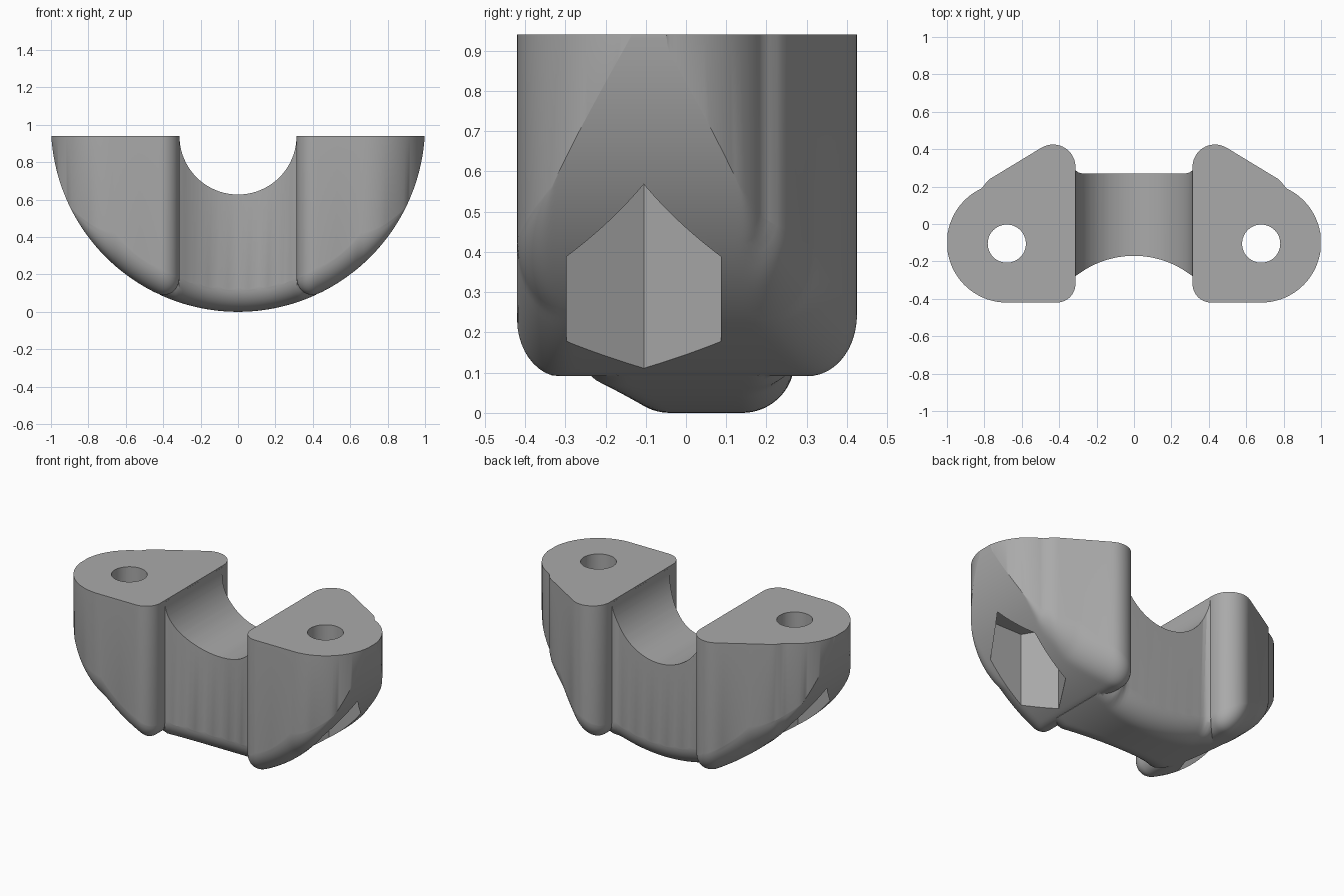
import bpy, bmesh, math
from mathutils import Vector, Matrix
from mathutils.kdtree import KDTree

cube = bpy.data.objects.get("Cube")
if cube:
    bpy.data.objects.remove(cube)

TOP = 0.94          # flat mating face
INNER = 0.313       # bore radius and inner wall of the lugs
BOLT = (0.68, -0.105)
FILLET = 0.13

grey = bpy.data.materials.new("plain grey")
grey.use_nodes = True
grey.diffuse_color = (0.4, 0.4, 0.4, 1)
grey.node_tree.nodes["Principled BSDF"].inputs["Base Color"].default_value = (0.4, 0.4, 0.4, 1)


def arc(x, cx, r):
    return math.sqrt(max(r * r - (x - cx) ** 2, 0))


def ease(a, b, n):
    return [a + (b - a) * (1 - math.cos(math.pi * i / n)) / 2 for i in range(n + 1)]


# Plan outlines: front and back edge as functions of x
def lug_front(x):
    if x < 0.413:
        return -0.32 - arc(x, 0.413, 0.1)
    return -0.42 if x < 0.68 else -0.1 - arc(x, 0.68, 0.32)


def lug_back(x):
    if x < 0.495:
        return 0.305 + arc(x, 0.433, 0.12)
    if x < 0.78:
        return 0.408 - (x - 0.495) * 0.607
    end = -0.1 + arc(x, 0.68, 0.32)
    return max(end, 0.235 - (x - 0.78) * 1.3)


def saddle_front(x):
    return -0.67 + arc(min(abs(x), INNER), 0, 0.5)


def saddle_back(x):
    return 0.27 + 0.02 * min(max((abs(x) - 0.28) / 0.033, 0), 1) ** 2


def lug_fillet(x):
    return FILLET * min(1, max(0.001, (0.9 - x) / 0.25))


def make_object(name, bm):
    bmesh.ops.recalc_face_normals(bm, faces=bm.faces)
    mesh = bpy.data.meshes.new(name)
    bm.to_mesh(mesh)
    bm.free()
    mesh.materials.append(grey)
    obj = bpy.data.objects.new(name, mesh)
    bpy.context.collection.objects.link(obj)
    return obj


def round_bottom_solid(name, x0, x1, front, back, fillet, top, wall, columns, rows=44, side=1):
    """Plan outline cut below by a unit cylinder, with a rolled lower edge."""
    edge = [(x, f(x)) for x in ease(x0, x1, 900) for f in (front, back)]
    if wall:
        edge += [(x0, y) for y in ease(front(x0), back(x0), 200)]
    tree = KDTree(len(edge))
    for i, (x, y) in enumerate(edge):
        tree.insert((x, y, 0), i)
    tree.balance()
    bm = bmesh.new()
    low, high = [], []
    for x in ease(x0, x1, columns):
        r = fillet(x)
        bottom, cap = [], []
        for y in ease(front(x), back(x), rows):
            d = min(tree.find((x, y, 0))[2], r)
            radius = 1 - r + math.sqrt(max(r * r - (r - d) ** 2, 0))
            z = 1 - math.sqrt(max(radius ** 2 - x * x, 0))
            bottom.append(bm.verts.new((side * x, y, min(z, top - 0.001))))
            cap.append(bm.verts.new((side * x, y, top)))
        low.append(bottom)
        high.append(cap)
    for a in range(columns):
        for grid in (low, high):
            for b in range(rows):
                bm.faces.new((grid[a][b], grid[a + 1][b], grid[a + 1][b + 1], grid[a][b + 1]))
        for b in (0, rows):
            bm.faces.new((low[a][b], low[a + 1][b], high[a + 1][b], high[a][b]))
    for a in (0, columns):
        for b in range(rows):
            bm.faces.new((low[a][b], low[a][b + 1], high[a][b + 1], high[a][b]))
    return make_object(name, bm)


def prism(name, sides, radius, centre, depth, axis="Z"):
    bm = bmesh.new()
    spin = Matrix.Rotation(math.pi / 2, 4, "X") if axis == "Y" else Matrix()
    # first corner lies on the x axis
    ring = [Vector((radius * math.cos(t), radius * math.sin(t), 0))
            for t in (math.tau * i / sides for i in range(sides))]
    ends = [[bm.verts.new(Vector(centre) + spin @ (p + Vector((0, 0, h))))
             for p in ring] for h in (-depth / 2, depth / 2)]
    for loop in ends:
        bm.faces.new(loop)
    for i in range(sides):
        j = (i + 1) % sides
        bm.faces.new((ends[0][i], ends[0][j], ends[1][j], ends[1][i]))
    return make_object(name, bm)


def combine(target, tool, operation):
    mod = target.modifiers.new(tool.name, "BOOLEAN")
    mod.operation, mod.solver, mod.object = operation, "EXACT", tool
    bpy.context.view_layer.update()
    graph = bpy.context.evaluated_depsgraph_get()
    mesh = bpy.data.meshes.new_from_object(target.evaluated_get(graph))
    target.modifiers.clear()
    target.data = mesh
    bpy.data.objects.remove(tool)


# Central saddle with its bore
body = round_bottom_solid("clamp_body", -0.42, 0.42, saddle_front, saddle_back,
                          lambda x: FILLET, 0.93, False, 48)
combine(body, prism("bore", 96, INNER, (0, 0, TOP), 2, "Y"), "DIFFERENCE")

# Bolt lugs with through hole and hexagonal nut pocket
for side in (-1, 1):
    lug = round_bottom_solid("bolt_lug", INNER, 0.998, lug_front, lug_back,
                             lug_fillet, TOP, True, 64, side=side)
    x, y = side * BOLT[0], BOLT[1]
    combine(lug, prism("nut_pocket", 6, 0.222, (x, y, 0.13), 1.0), "DIFFERENCE")
    combine(lug, prism("bolt_hole", 48, 0.102, (x, y, 0.8), 1.0), "DIFFERENCE")
    combine(body, lug, "UNION")

# Smooth shading with crisp machined edges
bpy.ops.object.select_all(action="DESELECT")
body.select_set(True)
bpy.context.view_layer.objects.active = body
bpy.ops.object.shade_smooth_by_angle(angle=math.radians(30))
